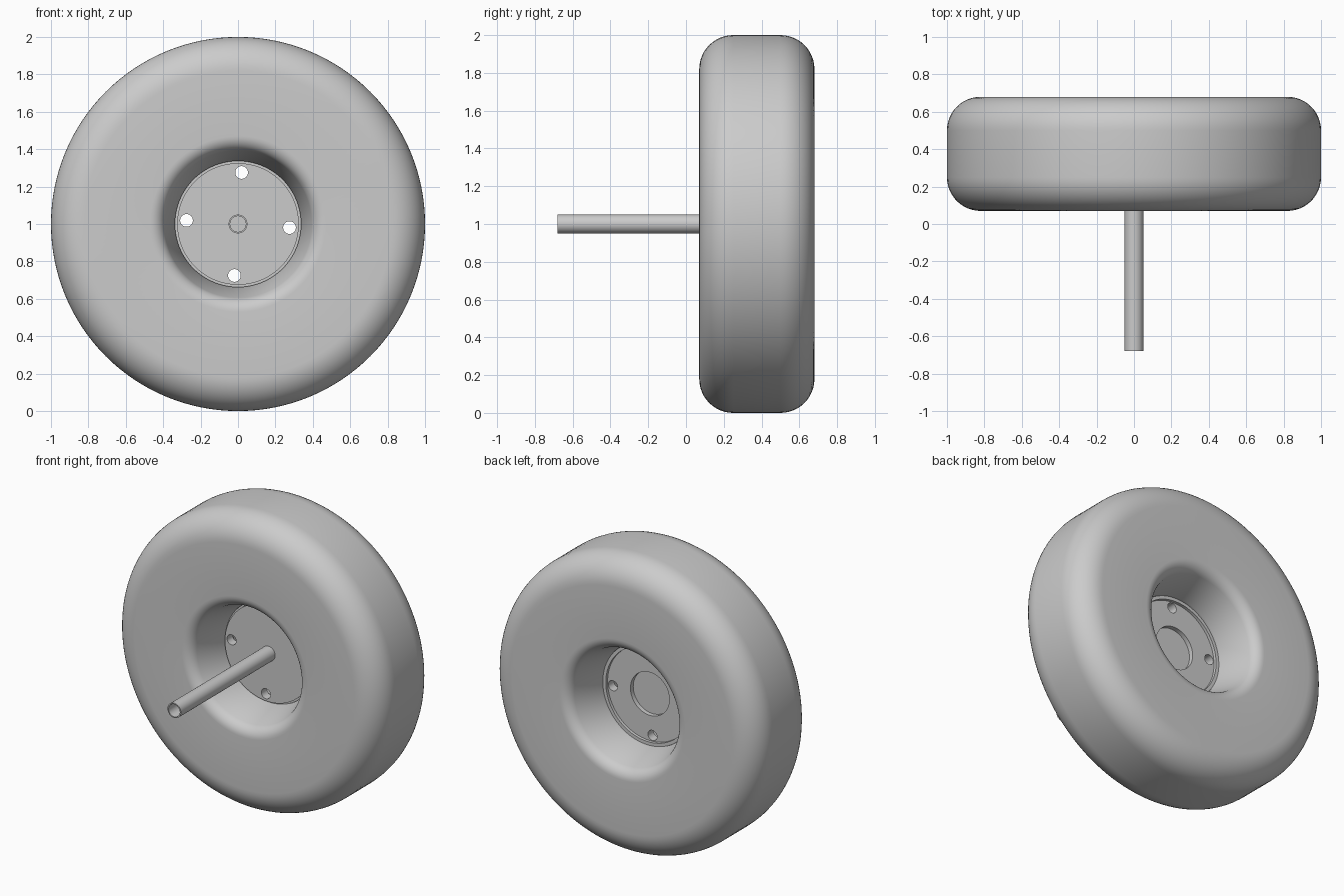
import bpy, bmesh
from math import cos, sin, pi, radians
from mathutils import Vector, Matrix

cube = bpy.data.objects.get("Cube")
if cube:
    bpy.data.objects.remove(cube, do_unlink=True)

grey = bpy.data.materials.new("light grey")
grey.use_nodes = True
grey.diffuse_color = (0.6, 0.6, 0.6, 1)
grey.node_tree.nodes["Principled BSDF"].inputs["Base Color"].default_value = (0.6, 0.6, 0.6, 1)

AXIS_Z = 1.0
MID = 0.375      # centre plane of the wheel along y
HALF = 0.305     # half of the tyre width


def finish(obj):
    """Smooth the curved faces and keep real edges sharp."""
    bpy.ops.object.select_all(action="DESELECT")
    obj.select_set(True)
    bpy.context.view_layer.objects.active = obj
    bpy.ops.object.shade_smooth_by_angle(angle=radians(30))


def lathe(name, profile, steps):
    """Turn a closed (radius, y) profile about the axle line."""
    bm = bmesh.new()
    verts = [bm.verts.new((r, y, 0)) for r, y in profile]
    edges = [bm.edges.new((a, b)) for a, b in zip(verts, verts[1:] + verts[:1])]
    bmesh.ops.spin(bm, geom=verts + edges, cent=(0, 0, 0), axis=(0, 1, 0),
                   angle=2 * pi, steps=steps, use_merge=True)
    bmesh.ops.remove_doubles(bm, verts=bm.verts, dist=1e-5)
    bmesh.ops.dissolve_degenerate(bm, edges=bm.edges, dist=1e-6)
    bmesh.ops.recalc_face_normals(bm, faces=bm.faces)
    mesh = bpy.data.meshes.new(name)
    bm.to_mesh(mesh)
    bm.free()
    mesh.materials.append(grey)
    obj = bpy.data.objects.new(name, mesh)
    obj.location.z = AXIS_Z
    bpy.context.collection.objects.link(obj)
    return obj


def arc(r, y, radius, start, end, n):
    return [(r + radius * cos(a), y + radius * sin(a))
            for a in (radians(start + (end - start) * i / n) for i in range(n + 1))]


# Tyre: one half of the section, then mirrored across the centre plane
CORNER, LIP = 0.18, 0.08
half = arc(1 - CORNER, HALF - CORNER, CORNER, 0, 90, 12)
half += arc(0.47, HALF - LIP, LIP, 90, 162, 7)
half += [(0.337, 0.045), (0.337, 0.03), (0.315, 0.03)]
section = [(r, MID - y) for r, y in half]
section += [(r, MID + y) for r, y in reversed(half)]
tyre = lathe("tyre", section, 128)
finish(tyre)

# Hub disc with a shallow round pocket in its back face
FRONT, BACK, POCKET = 0.325, 0.385, 0.355
hub = lathe("hub_disc", [(0, FRONT), (0.325, FRONT), (0.325, BACK),
                         (0.145, BACK), (0.145, POCKET), (0, POCKET)], 96)

# Four bolt holes through the hub disc
for i in range(4):
    a = radians(86 + 90 * i)
    bpy.ops.mesh.primitive_cylinder_add(
        vertices=32, radius=0.034, depth=0.3, rotation=(pi / 2, 0, 0),
        location=(0.276 * cos(a), MID, AXIS_Z + 0.276 * sin(a)))
    cutter = bpy.context.object
    cutter.name = "bolt_hole_cutter"
    cutter.hide_render = True
    mod = hub.modifiers.new("bolt_hole", "BOOLEAN")
    mod.operation = "DIFFERENCE"
    mod.solver = "EXACT"
    mod.object = cutter
    bpy.context.view_layer.objects.active = hub
    bpy.ops.object.modifier_apply(modifier=mod.name)
    bpy.data.objects.remove(cutter, do_unlink=True)
finish(hub)

# Hollow axle reaching forward from the hub
TIP = -0.68
axle = lathe("axle_tube", [(0.042, TIP), (0.05, TIP),
                           (0.05, FRONT + 0.01), (0.042, FRONT + 0.01)], 48)
finish(axle)
